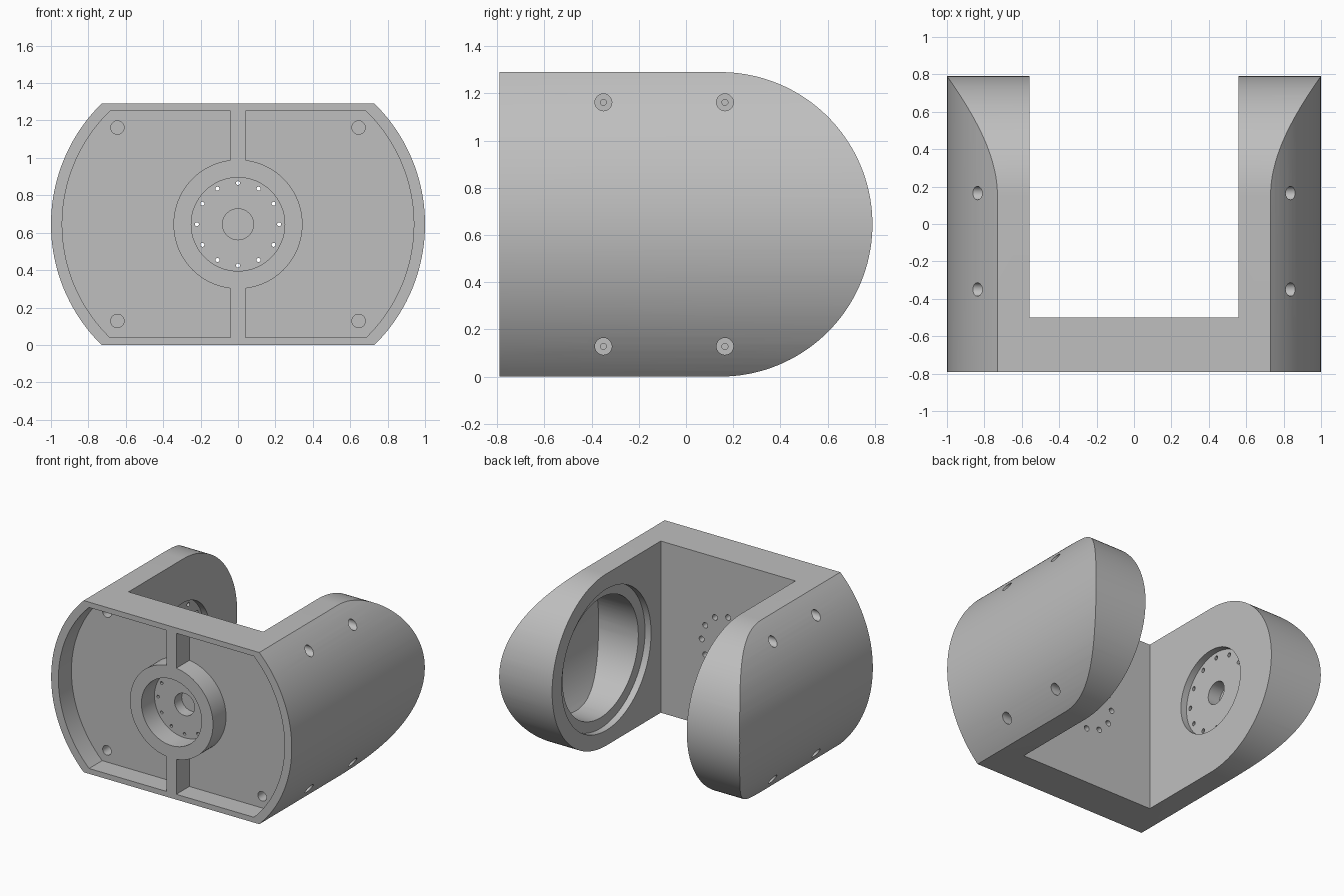
import bpy
import bmesh
from math import sin, cos, pi, sqrt, asin, acos

old = bpy.data.objects.get("Cube")
if old:
    bpy.data.objects.remove(old, do_unlink=True)

H = 1.29            # overall height
CZ = H / 2          # height of every axis
CY = 0.145          # arm pivot position
FRONT, FLOOR, WALL = -0.79, -0.635, -0.5
INNER = 0.56        # inner face of the arms
ARC_X, ARC_R = 0.095, 0.905
SHELL = 0.06


def arc(cx, cz, r, a, b, n):
    return [(cx + r * cos(a + (b - a) * i / n), cz + r * sin(a + (b - a) * i / n))
            for i in range(n + 1)]


def prism(bm, pts, axis, lo, hi):
    """Extrude a closed outline along x or y."""
    def place(u, v, d):
        return (d, u, v) if axis == "x" else (u, d, v)
    rings = [[bm.verts.new(place(u, v, d)) for u, v in pts] for d in (lo, hi)]
    n = len(pts)
    faces = [bm.faces.new(rings[0]), bm.faces.new(rings[1])]
    for i in range(n):
        j = (i + 1) % n
        faces.append(bm.faces.new((rings[0][i], rings[0][j], rings[1][j], rings[1][i])))
    bmesh.ops.recalc_face_normals(bm, faces=faces)


def rod(bm, u, v, r, axis, lo, hi, n=20):
    prism(bm, arc(u, v, r, 0, 2 * pi, n)[:-1], axis, lo, hi)


def finish(bm, name):
    mesh = bpy.data.meshes.new(name)
    bm.to_mesh(mesh)
    bm.free()
    ob = bpy.data.objects.new(name, mesh)
    bpy.context.collection.objects.link(ob)
    return ob


def boolean(target, bm, operation="DIFFERENCE"):
    cutter = finish(bm, "cutter")
    cutter.hide_render = True
    mod = target.modifiers.new("cut", "BOOLEAN")
    mod.object, mod.operation, mod.solver = cutter, operation, "EXACT"
    bpy.context.view_layer.update()
    deps = bpy.context.evaluated_depsgraph_get()
    mesh = bpy.data.meshes.new_from_object(target.evaluated_get(deps))
    target.modifiers.clear()
    target.data = mesh
    bpy.data.objects.remove(cutter, do_unlink=True)


def bulge(r, half):
    """Right-hand side arc between -half and +half of the centre height."""
    a = asin(half / r)
    return arc(ARC_X, CZ, r, -a, a, 40)


# Body: barrel outline from the front, rounded outline from the side
side = bulge(ARC_R, CZ)
bm = bmesh.new()
prism(bm, side + [(-x, z) for x, z in reversed(side)], "y", FRONT, 0.9)
body = finish(bm, "yoke_bracket")

bm = bmesh.new()
prism(bm, [(-1.2, H + 0.2), (-1.2, -0.2), (CY, -0.2), (CY, 0)]
      + arc(CY, CZ, CZ, -pi / 2, pi / 2, 72)[1:] + [(CY, H + 0.2)], "x", -1.2, 1.2)
boolean(body, bm, "INTERSECT")

# Gap between the arms
bm = bmesh.new()
prism(bm, [(-INNER, -1), (INNER, -1), (INNER, 2), (-INNER, 2)], "y", WALL, 2)
boolean(body, bm)

# Front recesses either side of the rib and ring, and the hub bore
RIB, RING = 0.04, 0.345
half = bulge(ARC_R - SHELL, 0.605)
a = acos(RIB / RING)
outline = half + [(RIB, CZ + 0.605)] + arc(0, CZ, RING, a, -a, 48) + [(RIB, CZ - 0.605)]
bm = bmesh.new()
for s in (-1, 1):
    prism(bm, [(s * x, z) for x, z in outline], "y", FRONT - 0.1, FLOOR)
rod(bm, 0, CZ, 0.25, "y", FRONT - 0.1, FLOOR, 64)
boolean(body, bm)

# Hub holes, corner holes and side screw holes
bm = bmesh.new()
rod(bm, 0, CZ, 0.083, "y", FLOOR - 0.05, WALL - 0.05, 40)
for u, v in arc(0, CZ, 0.22, 0, 2 * pi, 12)[:-1]:
    rod(bm, u, v, 0.011, "y", FLOOR - 0.05, WALL + 0.05, 12)
for s in (-1, 1):
    for z in (CZ - 0.517, CZ + 0.517):
        rod(bm, s * 0.645, z, 0.036, "y", FLOOR - 0.05, WALL)
        for y in (-0.35, 0.165):
            rod(bm, y, z, 0.036, "x", *sorted((s * 0.77, s * 1.1)))
boolean(body, bm)

# Rear counterbores of the hub holes and screw pilot holes
bm = bmesh.new()
for u, v in arc(0, CZ, 0.22, 0, 2 * pi, 12)[:-1]:
    rod(bm, u, v, 0.021, "y", WALL - 0.06, WALL + 0.05, 16)
for s in (-1, 1):
    for z in (CZ - 0.517, CZ + 0.517):
        for y in (-0.35, 0.165):
            rod(bm, y, z, 0.013, "x", *sorted((s * 0.7, s * 0.8)), 12)
boolean(body, bm)

# Bearing seat in the left arm
bm = bmesh.new()
rod(bm, CY, CZ, 0.53, "x", INNER - 0.1, INNER + 0.05, 72)
boolean(body, bm)

# Deep cavity behind the seat, its floor following the outer shell
bm = bmesh.new()
cavity_side = bulge(ARC_R - SHELL, 0.6)
prism(bm, cavity_side + [(0.5, CZ + 0.6), (0.5, CZ - 0.6)], "y", -0.6, 0.9)
cavity = finish(bm, "cavity")
bm = bmesh.new()
rod(bm, CY, CZ, 0.45, "x", 0.4, 1.2, 72)
boolean(cavity, bm, "INTERSECT")
bm = bmesh.new()
bm.from_mesh(cavity.data)
bpy.data.objects.remove(cavity, do_unlink=True)
boolean(body, bm)

# Drive plate seat in the right arm, with its bolt circle
SEAT = -INNER - 0.05
bm = bmesh.new()
rod(bm, CY, CZ, 0.315, "x", SEAT, -INNER + 0.1, 64)
boolean(body, bm)
bm = bmesh.new()
rod(bm, CY, CZ, 0.085, "x", SEAT - 0.1, SEAT + 0.03, 40)
for u, v in arc(CY, CZ, 0.275, 0, 2 * pi, 12)[:-1]:
    rod(bm, u, v, 0.016, "x", SEAT - 0.08, SEAT + 0.03, 12)
boolean(body, bm)

# Grey finish
mat = bpy.data.materials.new("plain_grey")
mat.use_nodes = True
grey = (0.52, 0.52, 0.52, 1)
mat.diffuse_color = grey
mat.node_tree.nodes["Principled BSDF"].inputs["Base Color"].default_value = grey
body.data.materials.clear()
body.data.materials.append(mat)
for p in body.data.polygons:
    p.material_index = 0

bpy.ops.object.select_all(action="DESELECT")
bpy.context.view_layer.objects.active = body
body.select_set(True)
bpy.ops.object.shade_smooth_by_angle(angle=pi / 6)
